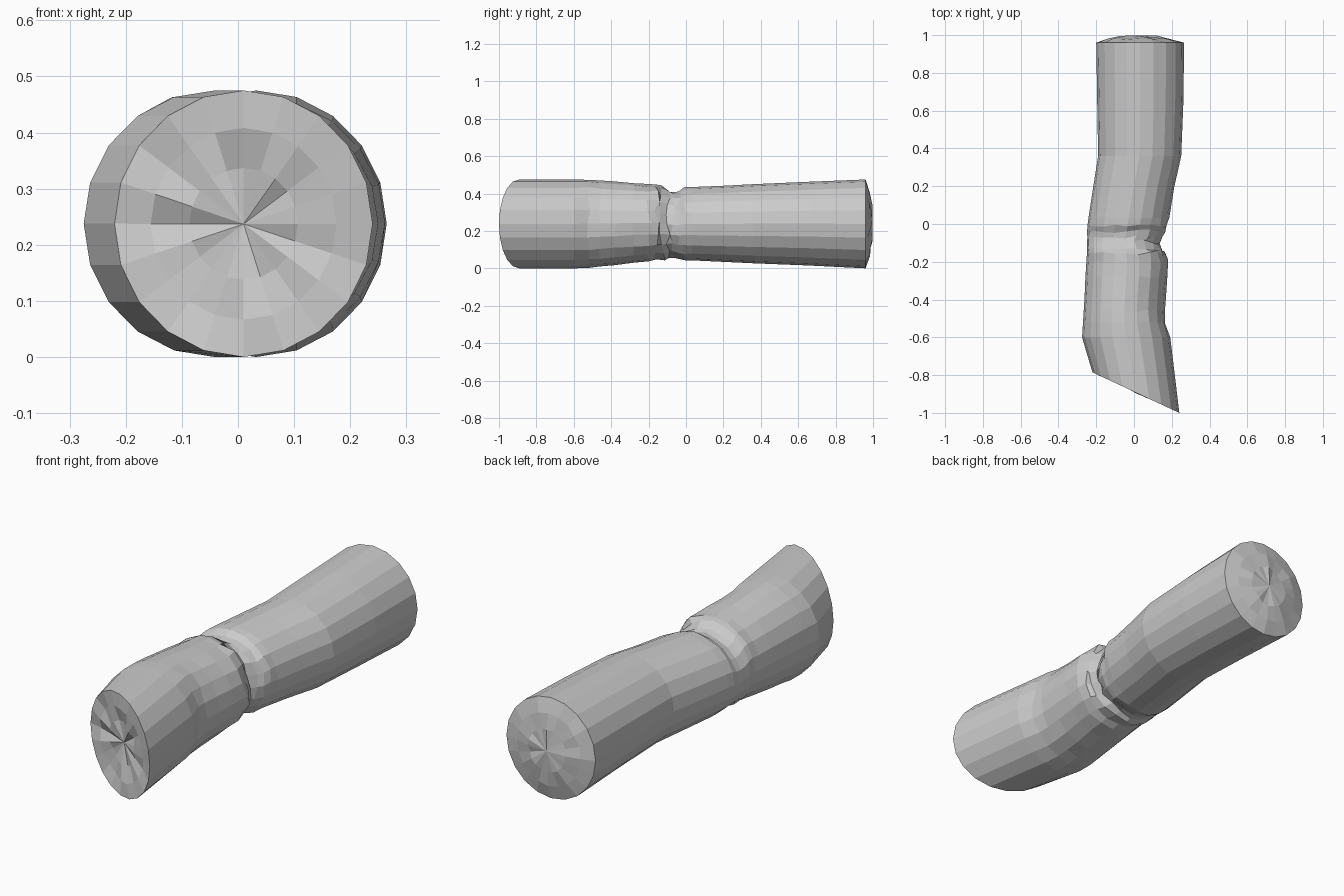
import bpy, bmesh, math, random

if "Cube" in bpy.data.objects:
    bpy.data.objects.remove(bpy.data.objects["Cube"])

random.seed(7)
SIDES = 20

# Trunk stations: y, left x, right x, bottom z, top z, roughness of the bark
STATIONS = [
    (0.96, -0.20, 0.265, 0.0, 0.475, 0),
    (0.66, -0.195, 0.262, 0.015, 0.463, 0),
    (0.36, -0.19, 0.25, 0.027, 0.45, 0),
    (0.19, -0.217, 0.212, 0.035, 0.441, 0),
    (0.03, -0.242, 0.185, 0.042, 0.434, 0.003),
    (-0.01, -0.247, 0.178, 0.043, 0.43, 0.008),
    (-0.04, -0.248, 0.17, 0.053, 0.41, 0.010),
    (-0.07, -0.248, 0.15, 0.06, 0.405, 0.010),
    (-0.10, -0.249, 0.135, 0.056, 0.415, 0.012),
    (-0.125, -0.25, 0.155, 0.045, 0.44, 0.014),
    (-0.155, -0.25, 0.168, 0.043, 0.45, 0.014),
    (-0.20, -0.252, 0.178, 0.038, 0.448, 0.008),
    (-0.28, -0.257, 0.175, 0.030, 0.455, 0.004),
    (-0.38, -0.262, 0.168, 0.018, 0.463, 0.004),
    (-0.46, -0.266, 0.165, 0.010, 0.47, 0.006),
    (-0.52, -0.27, 0.168, 0.004, 0.475, 0.006),
    (-0.60, -0.275, 0.192, 0.0, 0.475, 0),
    (-0.88, -0.22, 0.24, 0.0, 0.475, 0),
]


def slanted_y(x):
    """Slope of the sawn front end."""
    return -0.888 - 0.467 * x


def ring(bm, y, x0, x1, z0, z1, rough, slanted):
    verts = []
    for i in range(SIDES):
        a = math.tau * i / SIDES
        side = 0.15 + 0.85 * (1 + math.cos(a)) / 2     # creases fade on the left
        k = 1 + random.uniform(-4, 4) * rough * side
        x = (x0 + x1) / 2 + (x1 - x0) / 2 * math.cos(a) * k
        z = (z0 + z1) / 2 + (z1 - z0) / 2 * math.sin(a) * k
        yy = slanted_y(x) if slanted else y + random.uniform(-1.6, 1.6) * rough * side
        verts.append(bm.verts.new((x, yy, z)))
    return verts


def bridge(bm, a, b):
    for i in range(SIDES):
        j = (i + 1) % SIDES
        bm.faces.new((a[i], a[j], b[j], b[i]))


def cap(bm, rim, cx, cz, depth, noise):
    """Bumpy end grain: shrinking rings pushed along y by depth(t, x)."""
    last = rim
    for t in (0.72, 0.42):
        new = []
        for v in rim:
            x = cx + (v.co.x - cx) * t
            z = cz + (v.co.z - cz) * t
            new.append(bm.verts.new((x, depth(t, x) + random.uniform(-noise, noise), z)))
        bridge(bm, last, new)
        last = new
    centre = bm.verts.new((cx, depth(0, cx), cz))
    for i in range(SIDES):
        bm.faces.new((last[i], last[(i + 1) % SIDES], centre))


bm = bmesh.new()

# Trunk with pinched, creased middle
rings = [ring(bm, *s, slanted=(s is STATIONS[-1])) for s in STATIONS]
for a, b in zip(rings, rings[1:]):
    bridge(bm, a, b)

# Slightly domed back end, roughly broken hollowed front end
cap(bm, rings[0], 0.03, 0.237, lambda t, x: 0.998 - 0.037 * t * t, 0.006)
cap(bm, rings[-1], 0.01, 0.237, lambda t, x: slanted_y(x) + 0.03 * (1 - t), 0.012)

bmesh.ops.recalc_face_normals(bm, faces=bm.faces)
mesh = bpy.data.meshes.new("log")
bm.to_mesh(mesh)
bm.free()
log = bpy.data.objects.new("log", mesh)
bpy.context.collection.objects.link(log)
